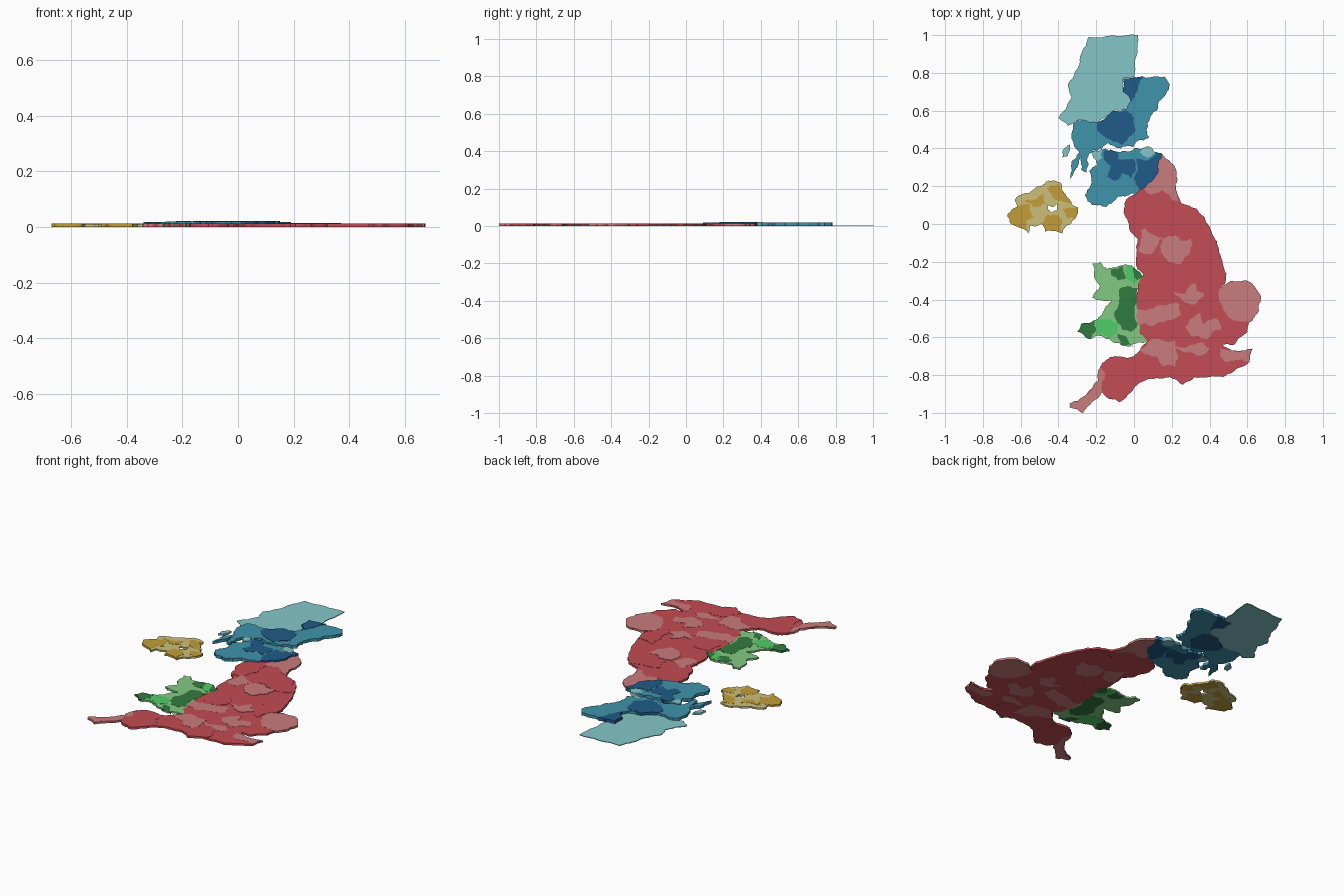
import bpy
import math
from mathutils import Vector

default = bpy.data.objects.get("Cube")
if default:
    bpy.data.objects.remove(default, do_unlink=True)


def linear(channel):
    """Convert one display colour channel to a linear value."""
    return channel / 12.92 if channel <= 0.04 else ((channel + 0.055) / 1.055) ** 2.4


def material(name, hex_code):
    """Make one flat colour from a hex code."""
    colour = [linear(byte / 255) for byte in bytes.fromhex(hex_code)] + [1]
    mat = bpy.data.materials.new(name)
    mat.use_nodes = True
    mat.diffuse_color = colour
    shader = mat.node_tree.nodes["Principled BSDF"]
    shader.inputs["Base Color"].default_value = colour
    shader.inputs["Roughness"].default_value = 0.9
    return mat


PINK = material("dusty pink", "CA7C7D")
RED = material("brick red", "C34C53")
PALE_TEAL = material("pale teal", "85C6C8")
TEAL = material("teal", "4093AB")
NAVY = material("deep blue", "205B89")
PALE_GREEN = material("pale green", "82CA82")
GREEN = material("forest green", "327B40")
BRIGHT_GREEN = material("bright green", "4FCE68")
GOLD = material("gold", "C29E3A")
KHAKI = material("khaki", "CCC07A")


def crinkle(start, end, rough, depth):
    """Break a border line into a ragged one; neighbours sharing it get the same result."""
    if depth == 0 or (end - start).length < 0.012:
        return [start]
    low, high = sorted((start, end), key=lambda p: (p.x, p.y))
    along = high - low
    sway = math.sin(900 * (low.x + 2 * low.y + 3 * high.x + 5 * high.y))
    middle = (low + high) / 2 + Vector((-along.y, along.x)) * rough * sway
    return crinkle(start, middle, rough, depth - 1) + crinkle(middle, end, rough, depth - 1)


def outline(points, rough):
    """Turn corners given in hundredths into a ragged closed outline."""
    corners = [Vector((x / 100, y / 100)) for x, y in points]
    border = []
    for start, end in zip(corners, corners[1:] + corners[:1]):
        border += crinkle(start, end, rough, 3)
    return border


def region(name, mat, bottom, top, points, holes=(), rough=0.13, grow=1.0):
    """Extrude a closed outline, with optional holes, into a flat slab."""
    curve = bpy.data.curves.new(name, "CURVE")
    curve.dimensions = "2D"
    curve.fill_mode = "BOTH"
    curve.extrude = (top - bottom) / 2
    border = outline(points, rough)
    centre = sum(border, Vector((0, 0))) / len(border)
    border = [centre + (p - centre) * grow for p in border]
    for loop in [border] + [outline(hole, rough) for hole in holes]:
        spline = curve.splines.new("POLY")
        spline.points.add(len(loop) - 1)
        for target, p in zip(spline.points, loop):
            target.co = (p.x, p.y, 0, 1)
        spline.use_cyclic_u = True
    helper = bpy.data.objects.new(name + "_curve", curve)
    bpy.context.collection.objects.link(helper)
    bpy.context.view_layer.update()
    graph = bpy.context.evaluated_depsgraph_get()
    mesh = bpy.data.meshes.new_from_object(helper.evaluated_get(graph))
    bpy.data.objects.remove(helper, do_unlink=True)
    mesh.materials.clear()
    mesh.materials.append(mat)
    for face in mesh.polygons:
        face.material_index = 0
        face.use_smooth = False
    slab = bpy.data.objects.new(name, mesh)
    slab.location.z = (top + bottom) / 2
    bpy.context.collection.objects.link(slab)


BASE = 0.0006


def country(name, mat, top, points, **options):
    """A main landmass, lifted a hair so its counties show underneath."""
    region(name, mat, BASE, top, points, **options)


def county(name, mat, top, *points):
    """A coloured county that passes right through its landmass."""
    region(name, mat, 0, top, points, grow=1.006)


# Northern land: low highland sheet with taller regions beside it
region("highland_sheet", PALE_TEAL, 0, 0.004, [
    (-24, 99), (2, 100), (2, 95), (0, 78), (-6, 77), (-6, 70), (-1, 66), (-4, 61), (-11, 60),
    (-19, 54), (-24, 54), (-30, 55), (-35, 52), (-40, 56), (-36, 61), (-33, 67), (-35, 74),
    (-31, 81), (-29, 84), (-28, 90)], rough=0.07)
country("northern_region", TEAL, 0.018, [
    (0, 78), (5, 78), (16, 78), (19, 74), (17, 69), (12, 60), (7, 53), (8, 46), (2, 44), (0, 41),
    (-7, 40), (-14, 43), (-17, 40), (-22, 39), (-25, 34), (-25, 27), (-28, 29), (-28, 36),
    (-30, 30), (-34, 24), (-33, 33), (-29, 38), (-32, 43), (-33, 48), (-30, 55), (-24, 54),
    (-19, 54), (-11, 60), (-4, 61), (-1, 66), (-6, 70), (-6, 77)])
county("northern_coast_county", NAVY, 0.02,
       (-6, 77), (0, 78), (5, 78), (2, 71), (-2, 64), (-3, 68), (-6, 70))
county("northern_inland_county", NAVY, 0.02,
       (-19, 54), (-11, 60), (-4, 60), (0, 56), (1, 50), (-3, 46), (-7, 42), (-13, 45), (-19, 49))
county("western_island", PALE_TEAL, 0.012, (-34, 42), (-35, 36), (-38, 35), (-38, 38))
country("lowland_region", TEAL, 0.02, [
    (-23, 38), (-15, 40), (-8, 38), (0, 40), (8, 41), (12, 38), (15, 37), (13, 28), (8, 22),
    (1, 16), (-4, 15), (-9, 14), (-15, 9), (-22, 10), (-26, 15), (-23, 20), (-24, 28), (-19, 31)])
county("lowland_border_county", NAVY, 0.0215,
       (1, 35), (8, 34), (12, 38), (15, 37), (13, 28), (8, 22), (3, 18), (0, 24), (2, 29))
county("lowland_inland_county", NAVY, 0.0215,
       (-16, 39), (-9, 38), (-8, 34), (0, 34), (1, 29), (-1, 24), (-6, 27), (-9, 23), (-14, 25),
       (-12, 31), (-16, 34))
county("lowland_east_county", PALE_TEAL, 0.021, (3, 38), (8, 41), (11, 38), (7, 35))
county("lowland_west_county", PALE_TEAL, 0.021, (-22, 38), (-17, 40), (-17, 35), (-20, 33))

# Main southern land
country("southern_land", RED, 0.012, [
    (15, 37), (20, 32), (22, 21), (25, 11), (33, 8), (37, 4), (41, -4), (45, -15), (47, -21),
    (48, -32), (45, -35), (50, -31), (59, -30), (65, -35), (67, -40), (66, -46), (61, -52),
    (60, -57), (53, -64), (47, -64), (52, -67), (63, -66), (61, -73), (56, -76), (47, -81),
    (40, -81), (32, -81), (26, -85), (19, -81), (10, -82), (3, -84), (-1, -87), (-7, -94),
    (-14, -92), (-17, -89), (-22, -94), (-27, -100), (-34, -97), (-34, -95), (-26, -91),
    (-19, -83), (-18, -76), (-10, -70), (0, -70), (3, -67), (7, -62), (3, -58), (2, -45),
    (2, -32), (5, -27), (2, -24), (2, -8), (-1, -5), (-5, 5), (-5, 11), (1, 16), (8, 22),
    (13, 28)], rough=0.08)
county("north_border_county", PINK, 0.0125,
       (15, 37), (20, 32), (22, 21), (25, 11), (20, 13), (15, 18), (8, 16), (5, 19), (8, 22), (13, 28))
county("north_west_county", PINK, 0.0125,
       (3, 0), (6, -2), (9, -5), (15, -7), (12, -12), (9, -16), (2, -14))
county("north_central_county", PINK, 0.0145,
       (15, -8), (22, -6), (25, -9), (30, -8), (30, -15), (25, -21), (18, -20), (14, -13))
county("east_coast_county", PINK, 0.0125,
       (45, -35), (50, -31), (59, -30), (65, -35), (67, -40), (66, -46), (61, -52), (53, -51),
       (47, -45))
county("east_midland_county", PINK, 0.0145,
       (21, -36), (27, -37), (30, -32), (32, -31), (33, -35), (37, -37), (33, -42), (26, -41))
county("west_midland_county", PINK, 0.0125,
       (2, -45), (10, -45), (16, -43), (24, -42), (25, -48), (17, -51), (10, -54), (2, -53))
county("central_midland_county", PINK, 0.013,
       (30, -50), (35, -47), (37, -53), (44, -50), (46, -56), (38, -61), (30, -59), (27, -55))
county("west_county", PINK, 0.013,
       (3, -67), (8, -62), (14, -61), (22, -62), (23, -69), (23, -76), (15, -75), (12, -70))
county("thames_valley_county", PINK, 0.0125,
       (22, -65), (30, -64), (37, -63), (40, -66), (35, -70), (28, -68))
county("south_east_county", PINK, 0.0125,
       (45, -65), (52, -67), (63, -66), (61, -73), (54, -72), (48, -73))
county("south_west_tip", PINK, 0.0125,
       (-34, -97), (-34, -95), (-26, -91), (-19, -83), (-18, -76), (-15, -80), (-17, -89),
       (-22, -94), (-27, -100))

# Raised counties sharing the main red
county("lake_county", RED, 0.0135, (-5, 5), (-5, 11), (1, 16), (8, 16), (9, 5), (6, -2), (-1, -5))
county("moor_county", RED, 0.0135,
       (15, 4), (25, 6), (33, 8), (41, -4), (35, -8), (25, -7), (17, -5))
county("fen_county", RED, 0.0135,
       (36, -19), (47, -21), (48, -32), (45, -35), (43, -43), (37, -37), (36, -27))
county("plain_county", RED, 0.0135,
       (5, -29), (14, -29), (20, -36), (16, -43), (10, -45), (4, -38))
county("south_west_county", RED, 0.0135,
       (-18, -76), (-10, -70), (-4, -71), (0, -79), (3, -84), (-7, -94), (-14, -92), (-15, -80))
county("south_coast_county", RED, 0.0135,
       (24, -70), (34, -71), (36, -80), (26, -85), (19, -81))

# Western land
country("western_land", PALE_GREEN, 0.0115, [
    (-22, -21), (-18, -20), (-14, -24), (-11, -23), (-6, -22), (-2, -22), (0, -23), (5, -28),
    (2, -32), (2, -45), (3, -58), (7, -61), (5, -63), (-2, -65), (-9, -63), (-13, -61),
    (-19, -59), (-23, -61), (-30, -57), (-28, -53), (-21, -51), (-16, -46), (-12, -41),
    (-22, -39), (-18, -33)])
county("western_inland_county", GREEN, 0.0125,
       (-8, -35), (-2, -33), (2, -34), (2, -53), (-2, -57), (-6, -56), (-9, -52), (-10, -46))
county("western_headland", GREEN, 0.0125,
       (-30, -57), (-28, -53), (-21, -51), (-20, -56), (-23, -61))
county("western_north_county", GREEN, 0.0125, (-12, -24), (-6, -22), (-4, -28), (-8, -30), (-12, -27))
county("western_north_east_county", GREEN, 0.0125, (0, -23), (5, -28), (1, -30), (-2, -27))
county("western_valley_county", GREEN, 0.0125, (-9, -58), (-4, -60), (0, -65), (-7, -64))
county("western_north_vale", BRIGHT_GREEN, 0.013, (-5, -23), (-1, -22), (0, -28), (2, -31), (-4, -29))
county("western_south_vale", BRIGHT_GREEN, 0.0125,
       (-20, -52), (-14, -50), (-9, -52), (-9, -58), (-14, -60), (-20, -58))

# Separate island land with an open lake
country("island_land", KHAKI, 0.011, [
    (-61, 15), (-51, 20), (-45, 23), (-39, 22), (-36, 15), (-33, 11), (-30, 9), (-31, 3),
    (-36, -1), (-38, -5), (-47, -4), (-49, 0), (-55, -1), (-56, -5), (-65, 0), (-67, 5),
    (-62, 9), (-63, 13)],
    holes=[[(-46, 10), (-43, 9), (-41, 11), (-41, 7), (-44, 6)]])
county("island_west_county", GOLD, 0.012,
       (-67, 5), (-62, 9), (-55, 10), (-53, 4), (-57, 2), (-56, -5), (-65, 0))
county("island_centre_county", GOLD, 0.012, (-60, 12), (-52, 13), (-48, 16), (-47, 11), (-53, 9))
county("island_north_county", GOLD, 0.012,
       (-46, 19), (-40, 21), (-36, 15), (-33, 11), (-40, 12), (-43, 14))
county("island_south_county", GOLD, 0.012,
       (-49, 0), (-46, 5), (-42, 5), (-38, 2), (-38, -5), (-47, -4))
county("island_east_county", GOLD, 0.012, (-38, 8), (-30, 9), (-31, 3), (-36, 3))
